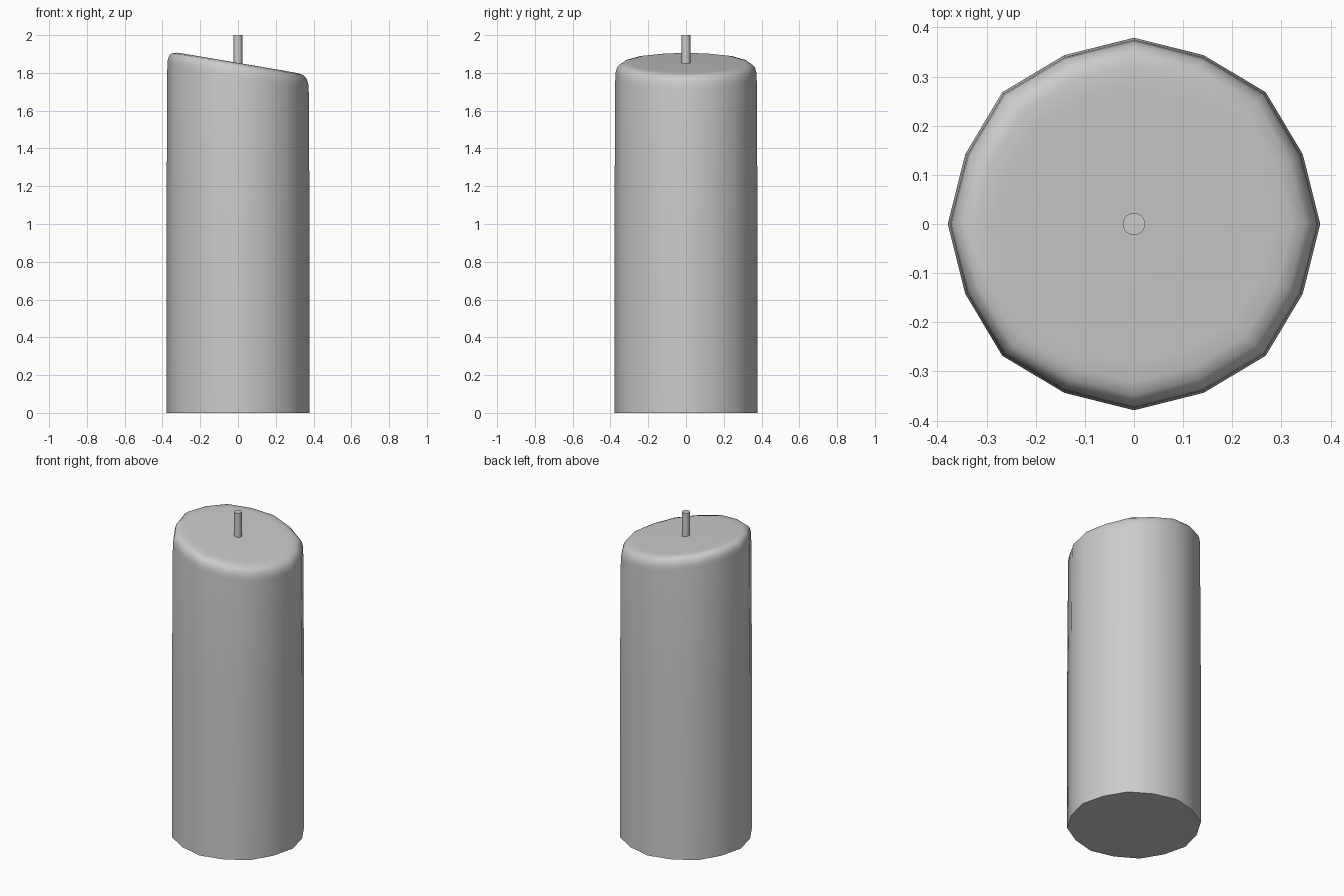
import bpy, bmesh, math

if "Cube" in bpy.data.objects:
    bpy.data.objects.remove(bpy.data.objects["Cube"])

SIDES, SLOPE, TOP = 16, -0.17, 1.853


def ring(bm, scale, height):
    # height is a function of x so that rings can follow the slanted top
    verts = []
    for i in range(SIDES):
        a = 2 * math.pi * i / SIDES
        r = (0.379 if i % 2 == 0 else 0.3715) * scale
        x, y = r * math.cos(a), r * math.sin(a)
        verts.append(bm.verts.new((x, y, height(x))))
    return verts


def slanted(drop):
    return lambda x: TOP + SLOPE * x - drop


# candle body: straight wall, rounded rim, slanted top
bm = bmesh.new()
rings = [ring(bm, 1.0, lambda x: 0.0), ring(bm, 1.0, lambda x: 1.0)]
for scale, drop in [(0.988, 0.075), (0.982, 0.05), (0.963, 0.024),
                    (0.92, 0.007), (0.85, 0.001), (0.75, 0.0)]:
    rings.append(ring(bm, scale, slanted(drop)))
for low, high in zip(rings, rings[1:]):
    for i in range(SIDES):
        j = (i + 1) % SIDES
        bm.faces.new((low[i], low[j], high[j], high[i]))
bm.faces.new(rings[0][::-1])
bm.faces.new(rings[-1])
mesh = bpy.data.meshes.new("candle_body")
bm.to_mesh(mesh)
bm.free()
body = bpy.data.objects.new("candle_body", mesh)
bpy.context.collection.objects.link(body)

# wick
bpy.ops.mesh.primitive_cylinder_add(vertices=32, radius=0.0225, depth=0.16,
                                    location=(0, 0, 1.92))
wick = bpy.context.object
wick.name = "wick"

# smooth shading with sharp base and wick ends
for obj in (body, wick):
    bpy.ops.object.select_all(action='DESELECT')
    obj.select_set(True)
    bpy.context.view_layer.objects.active = obj
    bpy.ops.object.shade_smooth_by_angle(angle=math.radians(50))
